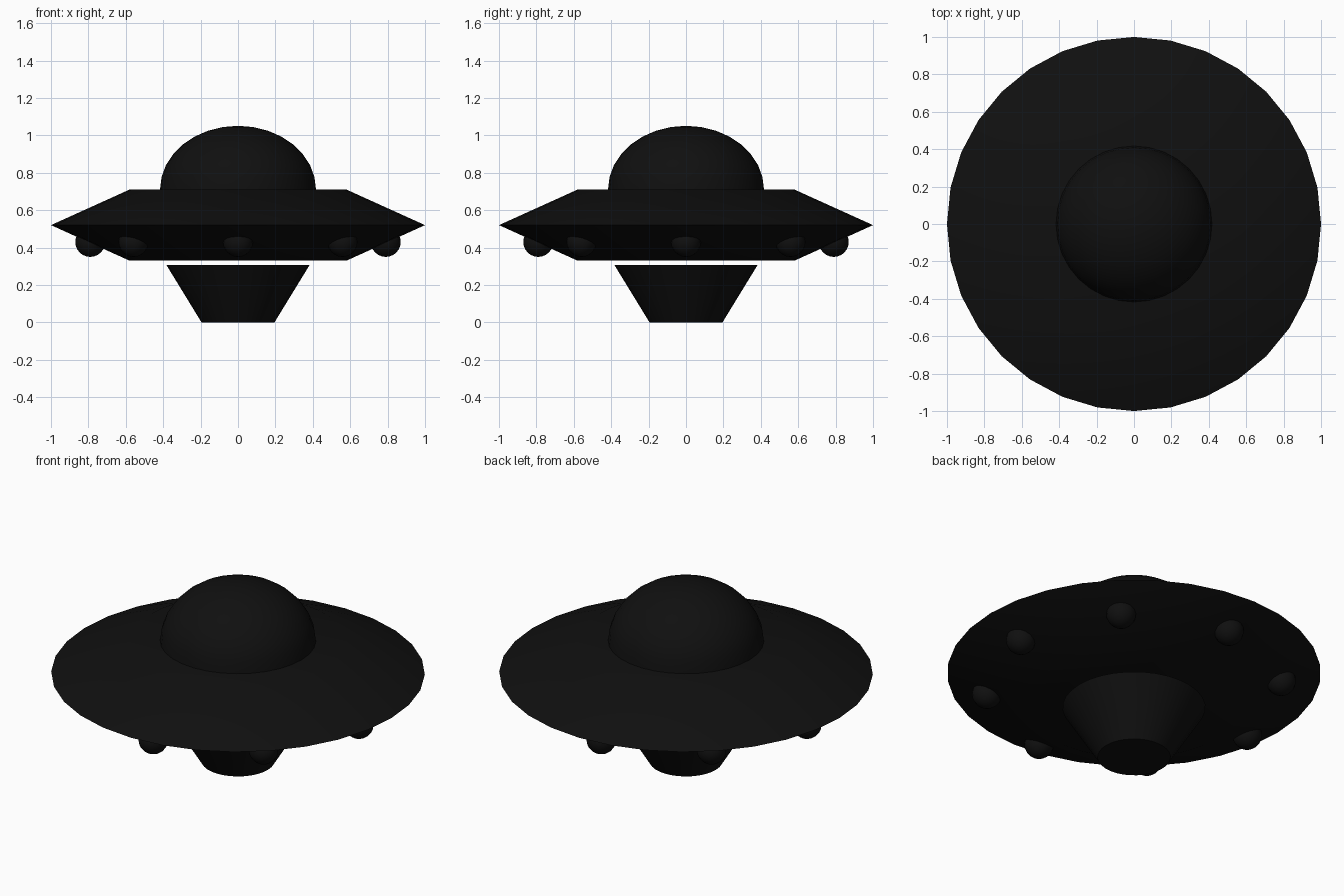
import bpy, math

if "Cube" in bpy.data.objects:
    bpy.data.objects.remove(bpy.data.objects["Cube"])

SIDES = 32

black = bpy.data.materials.new("dark_shell")
black.diffuse_color = (0.005, 0.005, 0.005, 1)
black.use_nodes = True
black.node_tree.nodes["Principled BSDF"].inputs["Base Color"].default_value = black.diffuse_color


def finish(obj, name, angle=30):
    obj.name = name
    obj.data.materials.append(black)
    bpy.ops.object.select_all(action='DESELECT')
    obj.select_set(True)
    bpy.context.view_layer.objects.active = obj
    bpy.ops.object.shade_smooth_by_angle(angle=math.radians(angle))
    return obj


def lathe(name, profile, tip=None, angle=30):
    """Spin (radius, z) points, bottom to top; end with a flat cap or a tip point."""
    verts, faces = [], []
    for r, z in profile:
        for i in range(SIDES):
            a = 2 * math.pi * i / SIDES
            verts.append((r * math.cos(a), r * math.sin(a), z))
    for k in range(len(profile) - 1):
        for i in range(SIDES):
            j = (i + 1) % SIDES
            b, t = k * SIDES, (k + 1) * SIDES
            faces.append((b + i, b + j, t + j, t + i))
    faces.append(tuple(reversed(range(SIDES))))
    last = (len(profile) - 1) * SIDES
    if tip is None:
        faces.append(tuple(range(last, last + SIDES)))
    else:
        verts.append((0, 0, tip))
        for i in range(SIDES):
            faces.append((last + i, last + (i + 1) % SIDES, len(verts) - 1))
    mesh = bpy.data.meshes.new(name)
    mesh.from_pydata(verts, [], faces)
    obj = bpy.data.objects.new(name, mesh)
    bpy.context.collection.objects.link(obj)
    return finish(obj, name, angle)


# saucer body with a sharp rim
lathe("saucer_body", [(0.58, 0.33), (1.0, 0.52), (0.58, 0.71)])

# slightly flattened half dome on top
steps = [math.pi / 2 * i / 8 for i in range(8)]
lathe("cockpit_dome",
      [(0.417 * math.cos(a), 0.71 + 0.341 * math.sin(a)) for a in steps],
      tip=1.051)

# tapered base floating just under the body
lathe("lower_cone", [(0.195, 0.0), (0.383, 0.307)])

# ring of eight round lamps under the rim
for n in range(8):
    a = math.pi / 4 * n
    bpy.ops.mesh.primitive_uv_sphere_add(
        segments=16, ring_count=12, radius=0.08,
        location=(0.79 * math.cos(a), 0.79 * math.sin(a), 0.43))
    finish(bpy.context.object, f"under_lamp_{n + 1}", 60)
